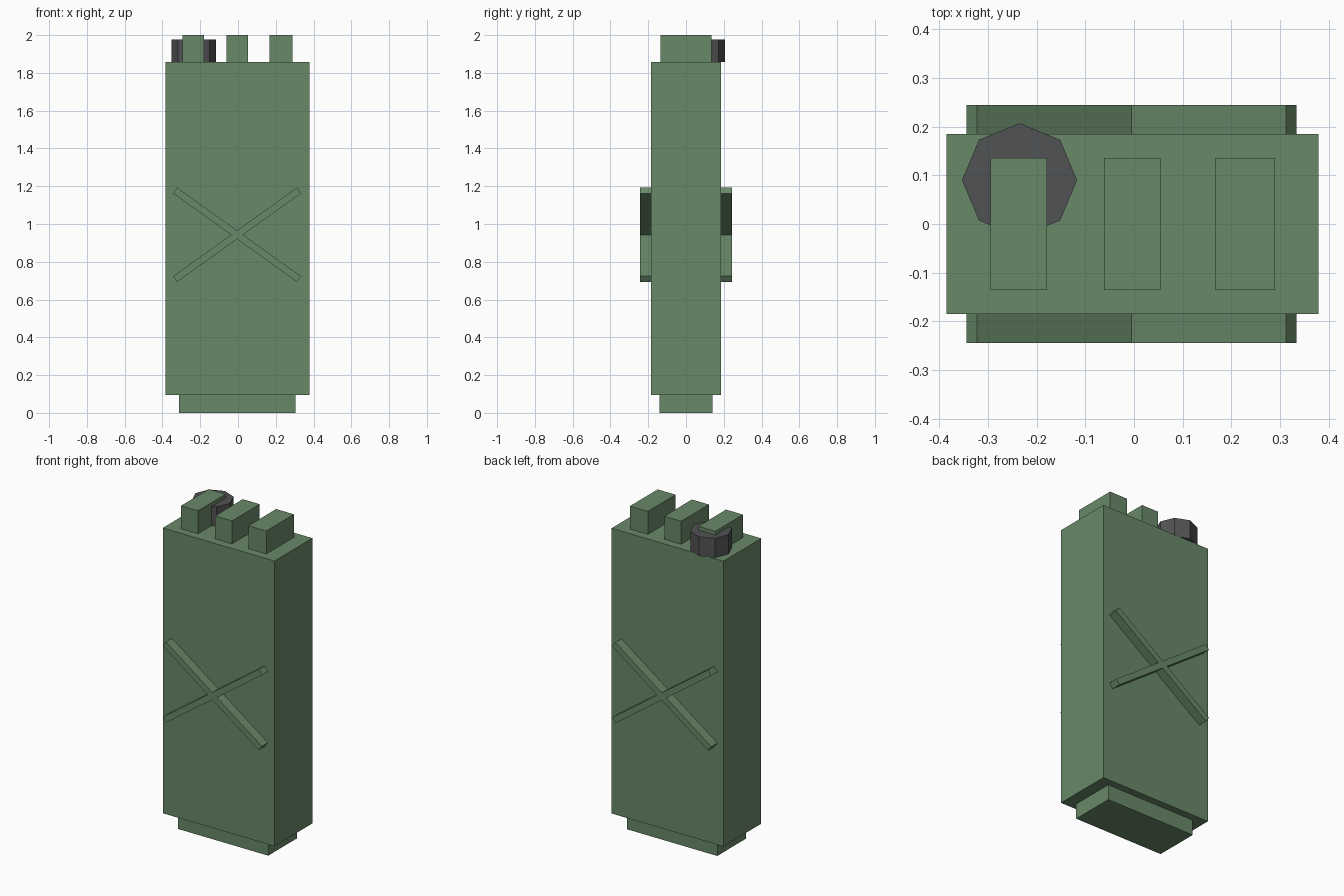
import bpy, bmesh, math
from mathutils import Vector

if "Cube" in bpy.data.objects:
    bpy.data.objects.remove(bpy.data.objects["Cube"])


def material(name, rgb):
    m = bpy.data.materials.new(name)
    m.diffuse_color = (*rgb, 1)
    m.use_nodes = True
    m.node_tree.nodes["Principled BSDF"].inputs["Base Color"].default_value = m.diffuse_color
    return m


GREEN = material("olive green", (0.14, 0.25, 0.138))
GREY = material("dark grey", (0.083, 0.085, 0.09))


def prism(name, bottom, top, mat):
    """Closed solid between two matching loops of points."""
    bm = bmesh.new()
    a = [bm.verts.new(p) for p in bottom]
    b = [bm.verts.new(p) for p in top]
    n = len(a)
    bm.faces.new(a)
    bm.faces.new(b)
    for i in range(n):
        j = (i + 1) % n
        bm.faces.new((a[i], a[j], b[j], b[i]))
    bmesh.ops.recalc_face_normals(bm, faces=bm.faces)
    me = bpy.data.meshes.new(name)
    bm.to_mesh(me)
    bm.free()
    me.materials.append(mat)
    ob = bpy.data.objects.new(name, me)
    bpy.context.collection.objects.link(ob)
    return ob


def box(name, x0, x1, y, z0, z1, mat=GREEN):
    loop = [(x0, -y), (x1, -y), (x1, y), (x0, y)]
    return prism(name, [(*p, z0) for p in loop], [(*p, z1) for p in loop], mat)


# Can body and the narrower foot
box("can_body", -0.385, 0.379, 0.185, 0.095, 1.858)
box("can_foot", -0.312, 0.305, 0.14, 0, 0.095)

# Three carrying handles
for side, x0, x1 in (("left", -0.295, -0.179), ("middle", -0.062, 0.054),
                     ("right", 0.166, 0.288)):
    box("handle_" + side, x0, x1, 0.135, 1.858, 2.0)

# Eight-sided filler cap, at the back left
ring = [(-0.235 + 0.118 * math.cos(i * math.pi / 4),
         0.09 + 0.117 * math.sin(i * math.pi / 4)) for i in range(8)]
prism("filler_cap", [(*p, 1.858) for p in ring], [(*p, 1.977) for p in ring], GREY)

# Raised cross on the front and back, as one 12-sided outline
half_len, half_w, tilt = 0.403, 0.0185, math.radians(35.6)
arms = [tilt, math.pi - tilt, math.pi + tilt, 2 * math.pi - tilt]
outline = []
for i, ang in enumerate(arms):
    along = Vector((math.cos(ang), math.sin(ang)))
    across = Vector((-along.y, along.x))
    outline += [along * half_len - across * half_w,
                along * half_len + across * half_w]
    # inner corner between this arm and the next
    nxt = arms[(i + 1) % 4] + (2 * math.pi if i == 3 else 0)
    mid, gap = (ang + nxt) / 2, (nxt - ang) / 2
    outline.append(Vector((math.cos(mid), math.sin(mid))) * half_w / math.sin(gap))
for name, s in (("front_cross", -1), ("back_cross", 1)):
    prism(name, [(p.x - 0.005, s * 0.185, p.y + 0.943) for p in outline],
          [(p.x - 0.005, s * 0.244, p.y + 0.943) for p in outline], GREEN)
